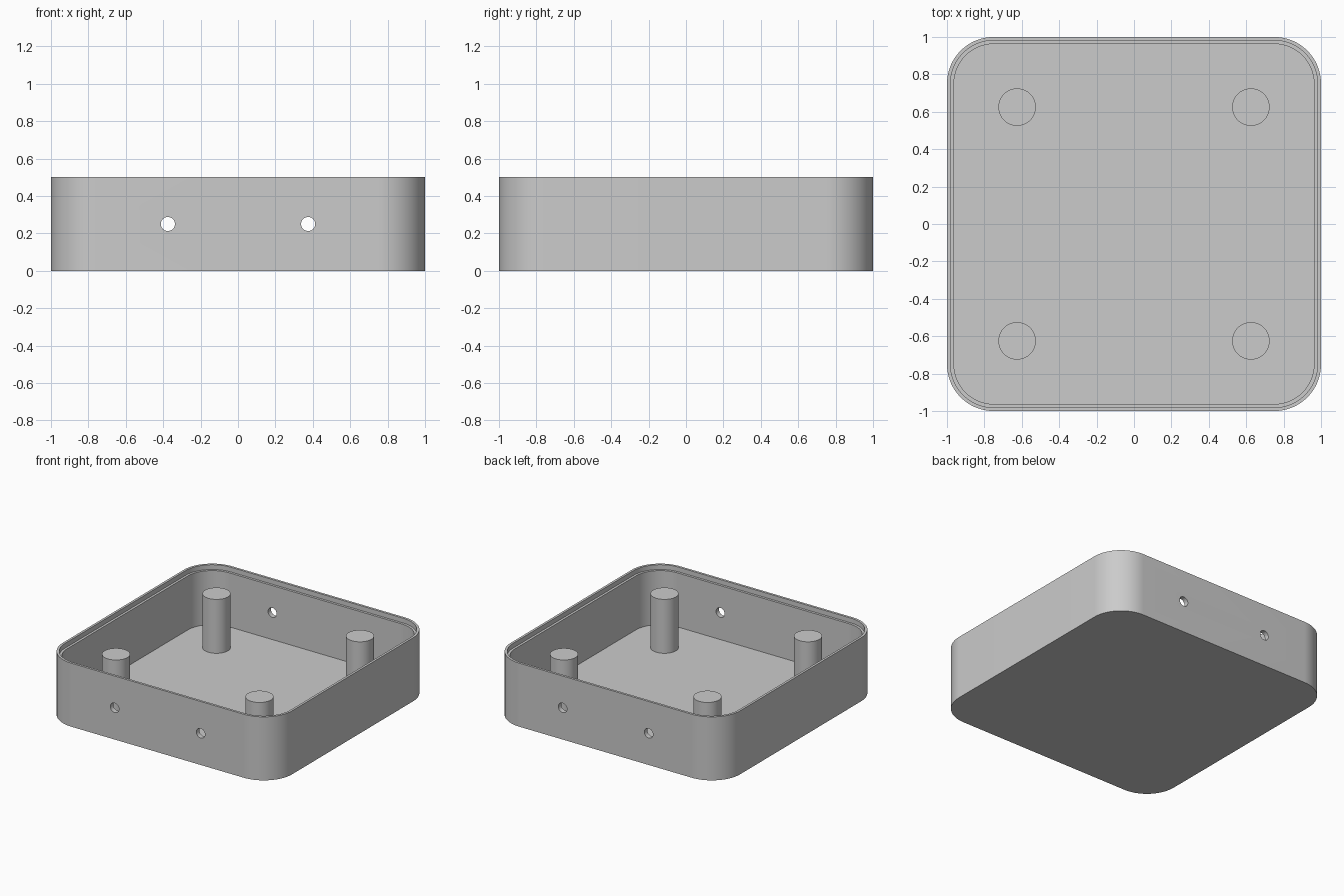
import bpy, bmesh, math

if "Cube" in bpy.data.objects:
    bpy.data.objects.remove(bpy.data.objects["Cube"], do_unlink=True)

HEIGHT, WALL, LIP, RADIUS = 0.5, 0.0375, 0.01875, 0.25
LEDGE_Z = HEIGHT - WALL

grey = bpy.data.materials.new("plain grey")
grey.use_nodes = True
colour = (0.6, 0.6, 0.6, 1)
grey.diffuse_color = colour
grey.node_tree.nodes["Principled BSDF"].inputs["Base Color"].default_value = colour


def activate(obj):
    bpy.ops.object.select_all(action='DESELECT')
    obj.select_set(True)
    bpy.context.view_layer.objects.active = obj


def rounded_square(inset, steps=24):
    """Outline of the tray, moved inwards by the inset."""
    centre, r = 1 - RADIUS, RADIUS - inset
    points = []
    for corner, (sx, sy) in enumerate([(1, 1), (-1, 1), (-1, -1), (1, -1)]):
        for i in range(steps + 1):
            a = math.pi / 2 * (corner + i / steps)
            points.append((sx * centre + r * math.cos(a), sy * centre + r * math.sin(a)))
    return points


def cylinder(name, radius, depth, location, rotation=(0, 0, 0)):
    bpy.ops.mesh.primitive_cylinder_add(vertices=64, radius=radius, depth=depth,
                                        location=location, rotation=rotation)
    obj = bpy.context.object
    obj.name = name
    obj.data.materials.append(grey)
    return obj


# Tray shell: outer wall, stepped rim, inner wall and floor
section = [(0, 0), (0, HEIGHT), (LIP, HEIGHT), (LIP, LEDGE_Z), (WALL, LEDGE_Z), (WALL, WALL)]
bm = bmesh.new()
rings = [[bm.verts.new((x, y, z)) for x, y in rounded_square(inset)] for inset, z in section]
for low, high in zip(rings, rings[1:]):
    for i in range(len(low)):
        j = (i + 1) % len(low)
        bm.faces.new((low[i], low[j], high[j], high[i]))
bm.faces.new(rings[0][::-1])
bm.faces.new(rings[-1])
bmesh.ops.recalc_face_normals(bm, faces=bm.faces)
mesh = bpy.data.meshes.new("tray_shell")
bm.to_mesh(mesh)
bm.free()
shell = bpy.data.objects.new("tray_shell", mesh)
bpy.context.collection.objects.link(shell)
mesh.materials.append(grey)

# Two holes through the front and back walls
for x in (-0.375, 0.375):
    cutter = cylinder("hole_cutter", 0.0375, 2.4, (x, 0, 0.25), (math.pi / 2, 0, 0))
    cutter.hide_render = True
    activate(shell)
    cut = shell.modifiers.new("hole", 'BOOLEAN')
    cut.operation = 'DIFFERENCE'
    cut.solver = 'EXACT'
    cut.object = cutter
    bpy.ops.object.modifier_apply(modifier=cut.name)
    bpy.data.objects.remove(cutter, do_unlink=True)
activate(shell)
bpy.ops.object.shade_smooth_by_angle(angle=math.radians(30))

# Four round posts, set slightly into the floor
base = WALL - 0.01
for side, x in (("right", -0.625), ("left", 0.625)):
    for end, y in (("front", -0.625), ("back", 0.625)):
        post = cylinder(f"{end}_{side}_post", 0.1, LEDGE_Z - base, (x, y, (LEDGE_Z + base) / 2))
        activate(post)
        bpy.ops.object.shade_smooth_by_angle(angle=math.radians(30))
